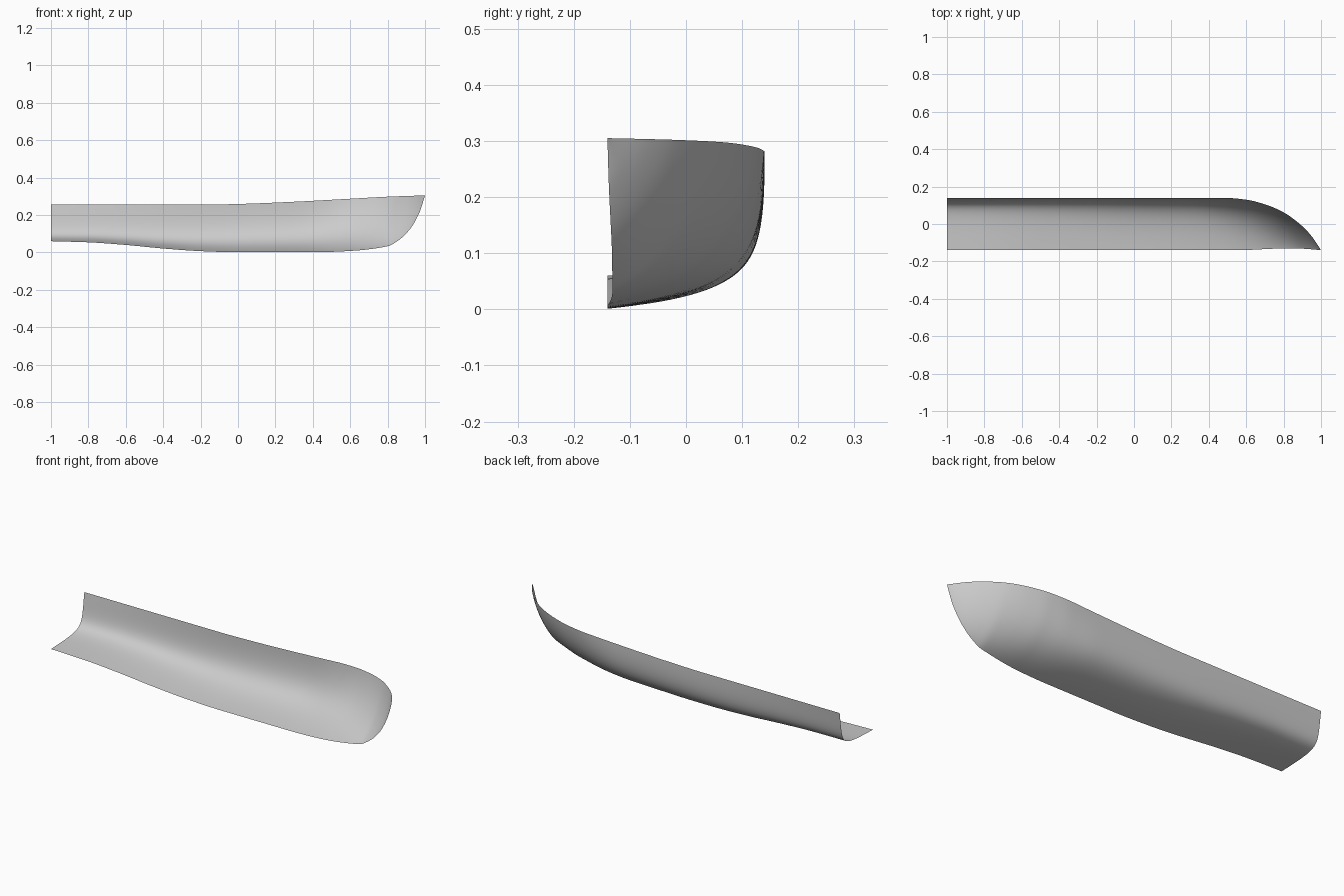
import bpy
import bmesh
from math import sin, pi

cube = bpy.data.objects.get("Cube")
if cube:
    bpy.data.objects.remove(cube, do_unlink=True)

STATIONS = 96
RIBS = 28

# Guide curves along the hull: (x, value)
keel_height = [(-1, .06), (-.8, .054), (-.6, .04), (-.4, .021), (-.2, .007), (0, .001),
               (.4, .001), (.6, .008), (.8, .033), (.86, .066), (.92, .125), (.97, .213), (1, .305)]
keel_side = [(-1, -.14), (.55, -.14), (.8, -.131), (.9, -.132), (1, -.14)]
sheer_height = [(-1, .255), (-.2, .255), (0, .259), (.3, .271), (.6, .287), (.8, .298), (1, .305)]
sheer_side = [(-1, .14), (.3, .14), (.48, .14), (.6, .13), (.7, .105), (.8, .062),
              (.9, -.012), (.95, -.066), (1, -.14)]
# Fullness of each section, as shares of its width and height
bilge_width = [(-1, 1), (0, .88), (.3, .82), (.6, .55), (.8, .38), (1, .33)]
bilge_height = [(-1, .05), (0, .1), (.6, .12), (.8, .12), (1, .2)]
side_width = [(-1, .9), (0, 1), (.3, 1), (.6, .9), (.8, .82), (1, .7)]
side_height = [(-1, .05), (-.5, .14), (0, .27), (.3, .29), (.6, .35), (.8, .45), (1, .5)]


def slope(points, k):
    """Limited slope at a guide point, so the curve does not overshoot."""
    def secant(a, b):
        return (points[b][1] - points[a][1]) / (points[b][0] - points[a][0])
    last = len(points) - 1
    if k == 0:
        return secant(0, 1)
    if k == last:
        return secant(last - 1, last)
    before, after = secant(k - 1, k), secant(k, k + 1)
    if before * after <= 0:
        return 0
    return 2 * before * after / (before + after)


def sample(points, x):
    """Smooth curve through the guide points."""
    k = 0
    while k < len(points) - 2 and x > points[k + 1][0]:
        k += 1
    (xa, a), (xb, b) = points[k], points[k + 1]
    span = xb - xa
    t = (x - xa) / span
    ease = t * t * (3 - 2 * t)
    return (a + (b - a) * ease
            + span * slope(points, k) * t * (1 - t) ** 2
            - span * slope(points, k + 1) * t * t * (1 - t))


def section(x):
    """Bezier rib from the keel up to the sheer."""
    ky, kz = sample(keel_side, x), sample(keel_height, x)
    sy, sz = sample(sheer_side, x), sample(sheer_height, x)
    wide, tall = sy - ky, sz - kz
    ctrl = [(ky, kz),
            (ky + wide * sample(bilge_width, x), kz + tall * sample(bilge_height, x)),
            (ky + wide * sample(side_width, x), kz + tall * sample(side_height, x)),
            (sy, sz)]
    rib = []
    for j in range(RIBS + 1):
        t = j / RIBS
        w = ((1 - t) ** 3, 3 * t * (1 - t) ** 2, 3 * t * t * (1 - t), t ** 3)
        rib.append((x, sum(a * p[0] for a, p in zip(w, ctrl)),
                    sum(a * p[1] for a, p in zip(w, ctrl))))
    return rib


# Half hull shell, with stations packed closer towards the bow
bm = bmesh.new()
rows = []
for i in range(STATIONS + 1):
    x = 2 * sin(pi / 2 * i / STATIONS) - 1
    rows.append([bm.verts.new(p) for p in section(x)])
for a, b in zip(rows, rows[1:]):
    for j in range(RIBS):
        bm.faces.new((a[j], a[j + 1], b[j + 1], b[j]))
bmesh.ops.remove_doubles(bm, verts=bm.verts[:], dist=.00005)
for face in bm.faces:
    face.smooth = True

mesh = bpy.data.meshes.new("half_hull")
bm.to_mesh(mesh)
bm.free()
hull = bpy.data.objects.new("half_hull", mesh)
bpy.context.collection.objects.link(hull)

# Plain grey paint
grey = bpy.data.materials.new("light_grey")
grey.use_nodes = True
colour = (.6, .6, .6, 1)
grey.diffuse_color = colour
grey.node_tree.nodes["Principled BSDF"].inputs["Base Color"].default_value = colour
mesh.materials.append(grey)
